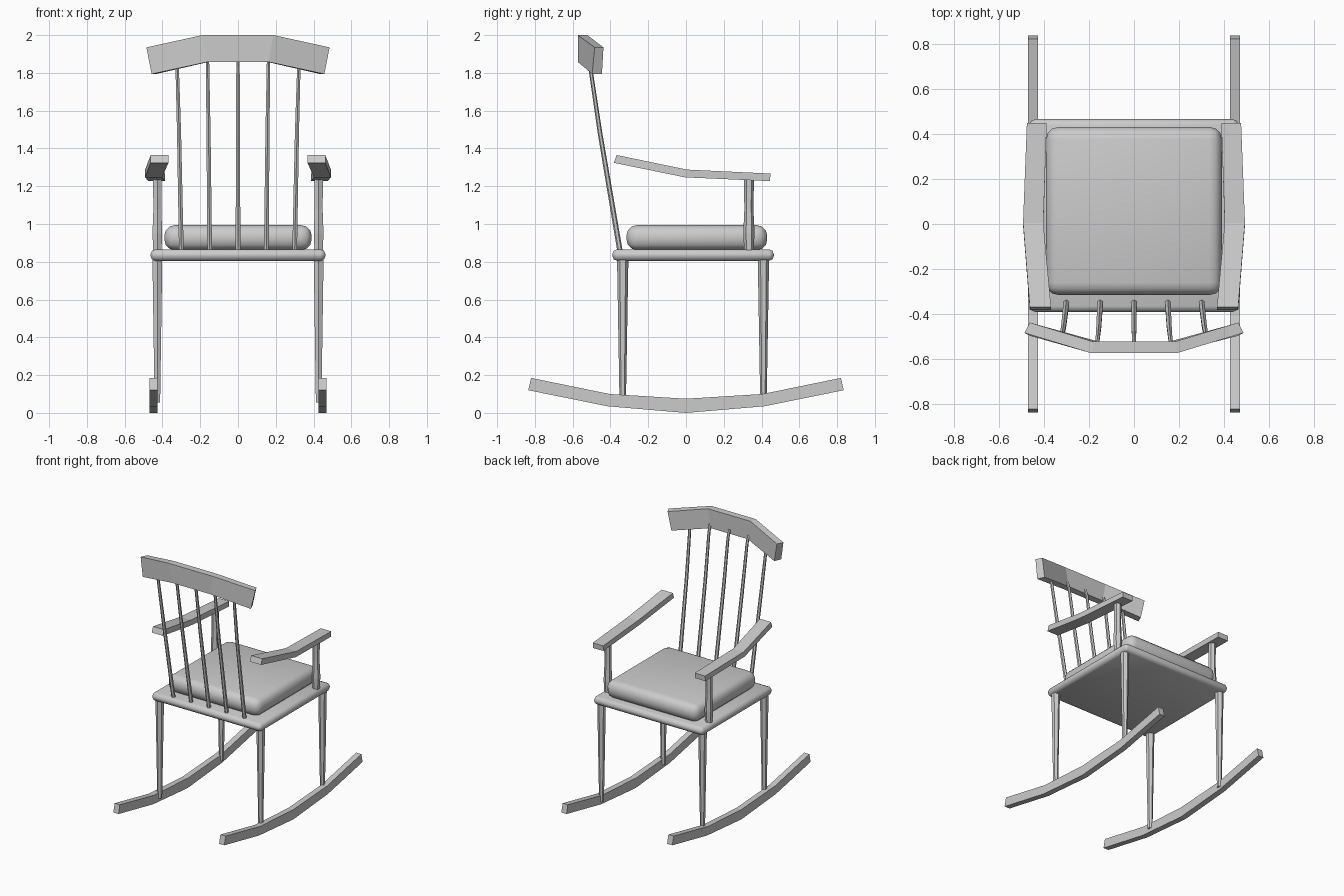
import bpy, bmesh
from math import sin, cos, pi, radians
from mathutils import Vector

cube = bpy.data.objects.get("Cube")
if cube:
    bpy.data.objects.remove(cube, do_unlink=True)

grey = bpy.data.materials.new("light grey")
grey.use_nodes = True
colour = (0.6, 0.6, 0.6, 1)
grey.diffuse_color = colour
grey.node_tree.nodes["Principled BSDF"].inputs["Base Color"].default_value = colour


def finish(name, bm, mirror=False):
    bmesh.ops.recalc_face_normals(bm, faces=bm.faces)
    mesh = bpy.data.meshes.new(name)
    bm.to_mesh(mesh)
    bm.free()
    mesh.materials.append(grey)
    obj = bpy.data.objects.new(name, mesh)
    bpy.context.collection.objects.link(obj)
    if mirror:
        obj.modifiers.new("Mirror", 'MIRROR').use_mirror_merge = False
    return obj


def loft(name, rings, mirror=False):
    """Skin a row of matching rings and cap both ends."""
    bm = bmesh.new()
    loops = [[bm.verts.new(p) for p in ring] for ring in rings]
    for a, b in zip(loops, loops[1:]):
        for i in range(len(a)):
            j = (i + 1) % len(a)
            bm.faces.new((a[i], a[j], b[j], b[i]))
    bm.faces.new(loops[0])
    bm.faces.new(loops[-1])
    return finish(name, bm, mirror)


def hexagon(x, y, z, r):
    return [(x + r * sin(k * pi / 3), y + r * cos(k * pi / 3), z) for k in range(6)]


def plank_ring(x0, x1, top, bottom):
    """Four corners of a plank section; top and bottom are (y, z)."""
    return [(x0, *top), (x1, *top), (x1, *bottom), (x0, *bottom)]


def rounded_slab(name, low, high, radius, segments):
    low, high = Vector(low), Vector(high)
    bm = bmesh.new()
    bmesh.ops.create_cube(bm, size=1)
    for v in bm.verts:
        v.co = (low + high) / 2 + v.co * (high - low)
    bmesh.ops.bevel(bm, geom=bm.edges[:], offset=radius, segments=segments,
                    profile=0.5, affect='EDGES')
    obj = finish(name, bm)
    bpy.ops.object.select_all(action='DESELECT')
    obj.select_set(True)
    bpy.context.view_layer.objects.active = obj
    bpy.ops.object.shade_smooth_by_angle(angle=radians(60))


# Seat and cushion
rounded_slab("seat", (-0.463, -0.39, 0.805), (0.463, 0.465, 0.866), 0.026, 2)
rounded_slab("cushion", (-0.39, -0.315, 0.862), (0.39, 0.43, 0.994), 0.055, 3)

# Rockers
rocker = [((-0.82, 0.185), (-0.835, 0.12)), ((-0.405, 0.1), (-0.415, 0.035)),
          ((0, 0.075), (0, 0)),
          ((0.405, 0.1), (0.415, 0.035)), ((0.82, 0.185), (0.835, 0.12))]
loft("rockers", [plank_ring(0.425, 0.469, t, b) for t, b in rocker], True)

# Tapered legs
for name, y in (("front_legs", -0.335), ("back_legs", 0.41)):
    loft(name, [hexagon(0.427, y, 0.055, 0.017), hexagon(0.427, y, 0.81, 0.03)], True)

# Turned arm posts
post = [(0.86, 0.025), (0.95, 0.03), (1.08, 0.024), (1.25, 0.027)]
loft("arm_posts", [hexagon(0.427, 0.333, z, r) for z, r in post], True)

# Bent armrests
arm = [(0.387, 0.475, (0.447, 1.267), (0.445, 1.227)),
       (0.402, 0.492, (0.005, 1.288), (-0.005, 1.247)),
       (0.368, 0.462, (-0.367, 1.365), (-0.382, 1.324))]
loft("armrests", [plank_ring(*a) for a in arm], True)

# Back spindles, fanning out and leaning back
for n in range(-2, 3):
    path = [(0.15, -0.35, 0.86, 0.0145), (0.156, -0.455, 1.48, 0.0125),
            (0.161, -0.507, 1.83, 0.0105), (0.162, -0.525, 1.89, 0.0105)]
    if abs(n) == 2:
        path.pop()
    loft(f"spindle_{n + 3}", [hexagon(n * x, y, z, r) for x, y, z, r in path])

# Curved top rail: corners as inner top, outer top, outer bottom, inner bottom
end = [(0.462, -0.437, 1.935), (0.485, -0.483, 1.935),
       (0.457, -0.497, 1.794), (0.435, -0.445, 1.794)]
bend = [(0.18, -0.522, 2), (0.188, -0.573, 2),
        (0.162, -0.573, 1.858), (0.155, -0.522, 1.858)]
flip = lambda ring: [(-x, y, z) for x, y, z in ring]
loft("top_rail", [end, bend, flip(bend), flip(end)])
